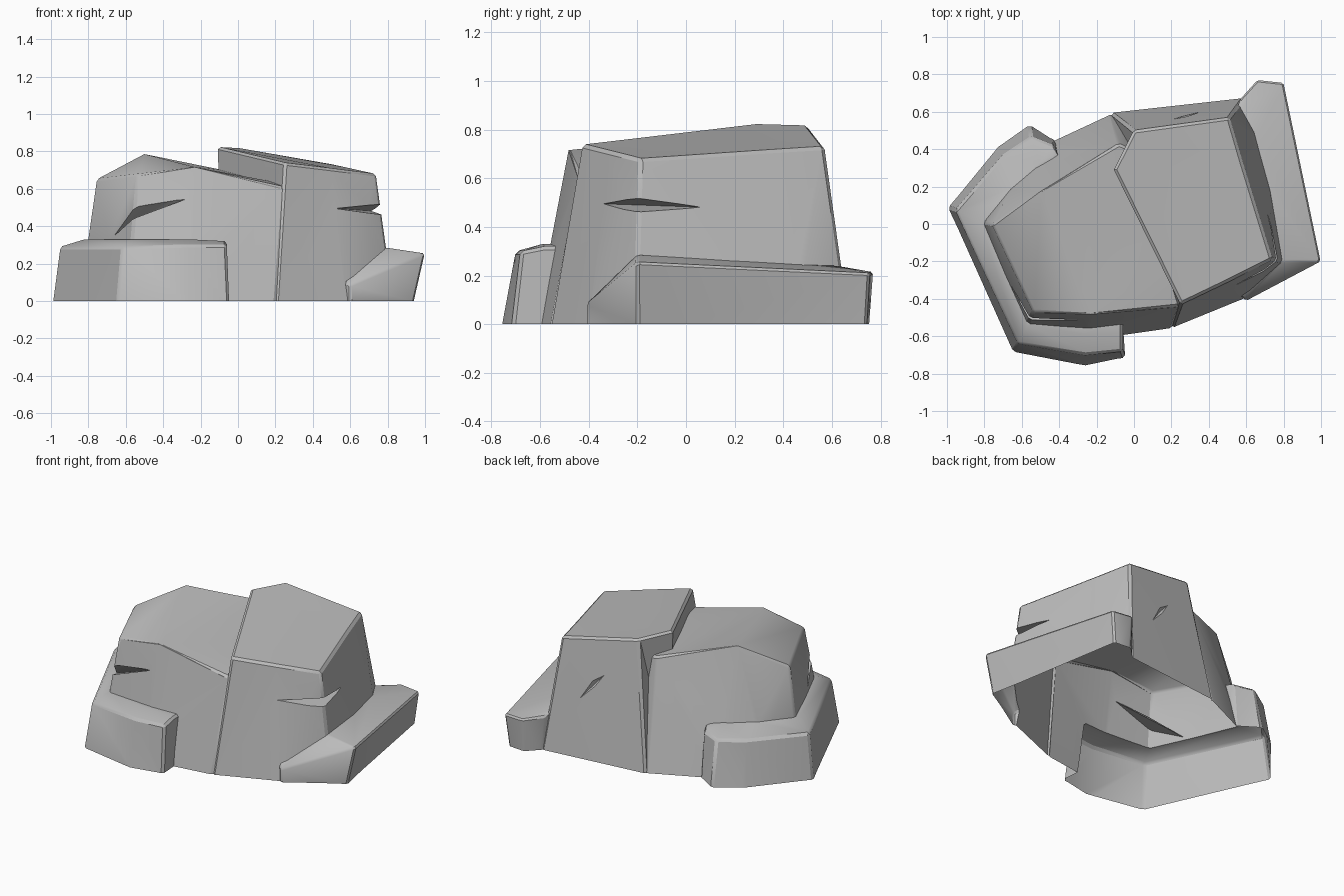
import bpy, bmesh, math
from mathutils import Vector

cube = bpy.data.objects.get("Cube")
if cube:
    bpy.data.objects.remove(cube, do_unlink=True)

stone = bpy.data.materials.new("grey_stone")
stone.use_nodes = True
GREY = (0.5, 0.5, 0.5, 1)
stone.diffuse_color = GREY
stone.node_tree.nodes["Principled BSDF"].inputs["Base Color"].default_value = GREY

DEPTH = -0.05  # solids start below ground and are trimmed at the end


def make_object(name, bm):
    mesh = bpy.data.meshes.new(name)
    bm.to_mesh(mesh)
    bm.free()
    mesh.materials.append(stone)
    ob = bpy.data.objects.new(name, mesh)
    bpy.context.scene.collection.objects.link(ob)
    return ob


def skin(name, rings, chamfer=0.014):
    """Join rings of equal length into a closed solid with chipped edges."""
    bm = bmesh.new()
    loops = [[bm.verts.new((x, y, z if z > 0 else DEPTH)) for x, y, z in r]
             for r in rings]
    n = len(loops[0])
    for a, b in zip(loops, loops[1:]):
        for i in range(n):
            j = (i + 1) % n
            bm.faces.new((a[i], a[j], b[j], b[i]))
    bm.faces.new(loops[0])
    bm.faces.new(loops[-1])
    bmesh.ops.recalc_face_normals(bm, faces=bm.faces)
    sharp = [e for e in bm.edges
             if max(v.co.z for v in e.verts) > 0
             and e.calc_face_angle(0) > math.radians(32)]
    bmesh.ops.bevel(bm, geom=sharp, offset=chamfer, segments=1,
                    affect='EDGES', clamp_overlap=True)
    bmesh.ops.triangulate(bm, faces=bm.faces)
    bmesh.ops.recalc_face_normals(bm, faces=bm.faces)
    return make_object(name, bm)


def wedge(name, points):
    """Convex cutter for a crack."""
    bm = bmesh.new()
    for p in points:
        bm.verts.new(p)
    bmesh.ops.convex_hull(bm, input=bm.verts)
    bmesh.ops.recalc_face_normals(bm, faces=bm.faces)
    ob = make_object(name, bm)
    ob.hide_render = True
    return ob


def ground(points):
    return [(x, y, 0) for x, y in points]


# Lower block
rock = skin("rock", [
    ground([(-.6, -.6), (-.25, -.63), (.2, -.565), (.4, -.1), (.3, .3),
            (-.12, .6), (-.55, .4), (-.86, .02)]),
    [(-.54, -.47, .68), (-.23, -.48, .73), (.25, -.44, .61), (.4, -.1, .6),
     (.3, .25, .61), (-.08, .43, .7), (-.5, .17, .8), (-.76, 0, .65)]])

# Taller block
tall_block = skin("tall_block", [
    ground([(.2, -.565), (.58, -.41), (.84, -.21), (.72, .45), (.59, .68),
            (-.13, .6), (-.08, .3)]),
    [(.25, -.43, .74), (.5, -.31, .71), (.74, -.19, .68), (.58, .33, .715),
     (.51, .57, .73), (0, .5, .82), (-.107, .29, .825)]])


def section(base, top, inner, core):
    """Ledge cross-section: outer foot, outer rim, inner rim, hidden core."""
    return [(*base, 0), top, inner, (*core, inner[2]), (*core, 0)]


# Ledge wrapping the lower block
long_ledge = skin("long_ledge", [
    section((-.045, -.72), (-.06, -.68, .3), (-.06, -.58, .32), (-.06, -.5)),
    section((-.26, -.765), (-.26, -.7, .3), (-.26, -.59, .33), (-.26, -.5)),
    section((-.65, -.69), (-.62, -.64, .29), (-.57, -.54, .33), (-.5, -.45)),
    section((-1, .09), (-.955, .075, .29), (-.82, 0, .33), (-.68, 0)),
    section((-.73, .42), (-.7, .37, .29), (-.64, .2, .33), (-.54, .1)),
    section((-.56, .54), (-.55, .47, .29), (-.5, .33, .33), (-.42, .2)),
    section((-.42, .45), (-.42, .42, .3), (-.42, .37, .32), (-.36, .25))])

# Overhanging ledge beside the taller block
short_ledge = skin("short_ledge", [
    section((.6, -.41), (.6, -.41, .085), (.55, -.37, .115), (.5, -.3)),
    section((.93, -.2), (1, -.2, .255), (.8, -.2, .285), (.68, -.15)),
    section((.77, .74), (.8, .755, .21), (.66, .46, .245), (.55, .4)),
    section((.66, .75), (.66, .77, .215), (.58, .62, .24), (.5, .5)),
    section((.58, .67), (.57, .67, .22), (.56, .62, .235), (.48, .5))])

# Cracks
front_crack = wedge("front_crack", [
    (-.25, -.53, .56), (-.56, -.56, .53), (-.67, -.32, .345),
    (-.53, -.56, .465), (-.5, -.46, .49), (-.75, -.75, .48)])
side_crack = wedge("side_crack", [
    (.52, -.34, .495), (.73, .1, .48), (.79, -.22, .525),
    (.83, -.23, .45), (.7, -.17, .49), (.95, -.3, .49)])
back_crack = wedge("back_crack", [
    (.14, .56, .62), (.39, .615, .33), (.25, .6, .45),
    (.29, .59, .52), (.27, .56, .48), (.27, .66, .48)])

# Fuse everything into one shell
parts = [(tall_block, 'UNION'), (long_ledge, 'UNION'), (short_ledge, 'UNION'),
         (front_crack, 'DIFFERENCE'), (side_crack, 'DIFFERENCE'),
         (back_crack, 'DIFFERENCE')]
for ob, operation in parts:
    mod = rock.modifiers.new(ob.name, 'BOOLEAN')
    mod.object, mod.operation, mod.solver = ob, operation, 'EXACT'
graph = bpy.context.evaluated_depsgraph_get()
fused = bpy.data.meshes.new_from_object(rock.evaluated_get(graph))
rock.modifiers.clear()
for ob, _ in parts:
    bpy.data.objects.remove(ob, do_unlink=True)

# Trim at the ground, leaving the underside open
bm = bmesh.new()
bm.from_mesh(fused)
bmesh.ops.bisect_plane(bm, geom=bm.verts[:] + bm.edges[:] + bm.faces[:],
                       plane_co=Vector((0, 0, 0)), plane_no=Vector((0, 0, 1)),
                       clear_inner=True)
bmesh.ops.remove_doubles(bm, verts=bm.verts, dist=0.0005)
for f in bm.faces:
    f.material_index = 0
bm.to_mesh(fused)
bm.free()
fused.materials.clear()
fused.materials.append(stone)
rock.data = fused

bpy.ops.object.select_all(action='DESELECT')
rock.select_set(True)
bpy.context.view_layer.objects.active = rock
bpy.ops.object.shade_smooth_by_angle(angle=math.radians(28))
